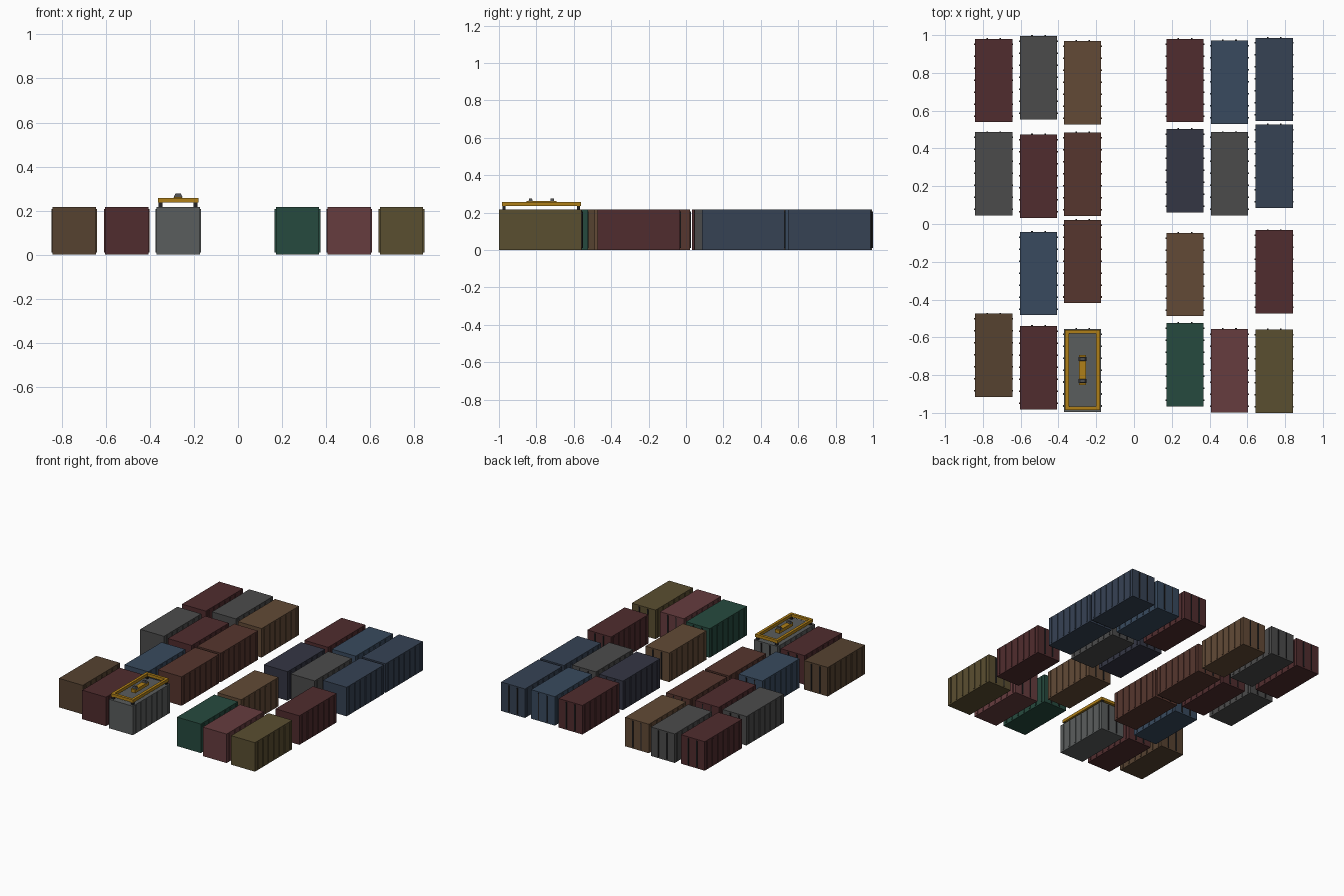
import bpy, bmesh
from mathutils import Matrix, Vector

if "Cube" in bpy.data.objects:
    bpy.data.objects.remove(bpy.data.objects["Cube"])


def lin(c):
    c /= 255
    return c / 12.92 if c < 0.04 else ((c + 0.055) / 1.055) ** 2.4


def material(name, rgb):
    m = bpy.data.materials.new(name)
    m.diffuse_color = (*[lin(c) for c in rgb], 1)
    m.use_nodes = True
    m.node_tree.nodes["Principled BSDF"].inputs["Base Color"].default_value = m.diffuse_color
    return m


def add_box(bm, x0, x1, y0, y1, z0, z1, index=0):
    size = Vector((x1 - x0, y1 - y0, z1 - z0))
    mid = Vector((x0 + x1, y0 + y1, z0 + z1)) / 2
    mat = Matrix.Translation(mid) @ Matrix.Diagonal((*size, 1))
    r = bmesh.ops.create_cube(bm, size=1, matrix=mat)
    for f in {f for v in r["verts"] for f in v.link_faces}:
        f.material_index = index
    return r["verts"]


def finish(bm, name, mats, loc=(0, 0, 0)):
    me = bpy.data.meshes.new(name)
    bm.to_mesh(me)
    bm.free()
    for m in mats:
        me.materials.append(m)
    ob = bpy.data.objects.new(name, me)
    ob.location = loc
    bpy.context.collection.objects.link(ob)
    return ob


colours = {
    "red": (80, 44, 46), "grey": (75, 75, 75), "brown": (98, 74, 54),
    "dark_brown": (86, 66, 48), "rust": (86, 54, 46), "blue": (56, 74, 94),
    "slate": (54, 66, 84), "navy": (52, 54, 68), "green": (38, 74, 62),
    "pink": (102, 60, 62), "olive": (90, 78, 48), "light_grey": (90, 93, 93),
}
mats = {k: material(k, v) for k, v in colours.items()}
dark = material("dark_steel", (34, 34, 36))
gold = material("spreader_yellow", (176, 128, 24))
steel = material("sheave_grey", (80, 80, 80))

HW, HL, H = 0.0985, 0.223, 0.217


def container(name, colour, x, y):
    bm = bmesh.new()
    # closed body
    add_box(bm, -HW, HW, -HL, HL - 0.005, 0, H)
    # side ribs
    for i in range(7):
        ry = (i - 3) * 0.0635
        for s in (-1, 1):
            xs = sorted((s * (HW - 0.004), s * (HW + 0.005)))
            add_box(bm, *xs, ry - 0.004, ry + 0.004, 0.009, H - 0.009)
    # door locking rods on the rear
    for rx in (-0.035, 0.035):
        add_box(bm, rx - 0.004, rx + 0.004, HL - 0.008, HL, 0.01, H - 0.01, 1)
    finish(bm, name, [mats[colour], dark], (x, y, 0))


# yard layout: one column per x position
layout = {
    -0.743: [("red", 0.762), ("grey", 0.268), ("dark_brown", -0.693)],
    -0.505: [("grey", 0.777), ("red", 0.255), ("blue", -0.26), ("red", -0.758)],
    -0.272: [("brown", 0.75), ("rust", 0.266), ("rust", -0.196), ("light_grey", -0.773)],
    0.270: [("red", 0.762), ("navy", 0.284), ("brown", -0.265), ("green", -0.743)],
    0.505: [("blue", 0.753), ("grey", 0.268), ("pink", -0.774)],
    0.742: [("slate", 0.768), ("slate", 0.308), ("red", -0.251), ("olive", -0.777)],
}
for c, (x, column) in enumerate(layout.items()):
    for r, (colour, y) in enumerate(column):
        container(f"container_{c + 1}_{r + 1}", colour, x, y)

# lifting spreader on the front grey container
loc = (-0.272, -0.773, 0)
SX, SY, W = 0.092, 0.212, 0.02
bm = bmesh.new()
for s in (-1, 1):
    add_box(bm, *sorted((s * SX, s * (SX - W))), -SY, SY, 0.236, 0.258)
    add_box(bm, -SX + W, SX - W, *sorted((s * SY, s * (SY - W))), 0.236, 0.258)
finish(bm, "spreader_frame", [gold], loc)

# corner twistlocks
bm = bmesh.new()
for sx in (-1, 1):
    for sy in (-1, 1):
        cx, cy = sx * 0.079, sy * 0.199
        add_box(bm, cx - 0.009, cx + 0.009, cy - 0.008, cy + 0.008, 0.214, 0.237)
finish(bm, "spreader_twistlocks", [dark], loc)

# central head block
bm = bmesh.new()
add_box(bm, -0.018, 0.018, -0.08, 0.08, 0.238, 0.263)
finish(bm, "spreader_head_block", [gold], loc)

# tapered sheave housings
bm = bmesh.new()
for sy in (-1, 1):
    cy = sy * 0.058
    for v in add_box(bm, -0.021, 0.021, cy - 0.011, cy + 0.011, 0.26, 0.277):
        if v.co.z > 0.27:
            v.co.x *= 0.6
            v.co.y = cy + (v.co.y - cy) * 0.7
finish(bm, "spreader_sheaves", [steel], loc)
